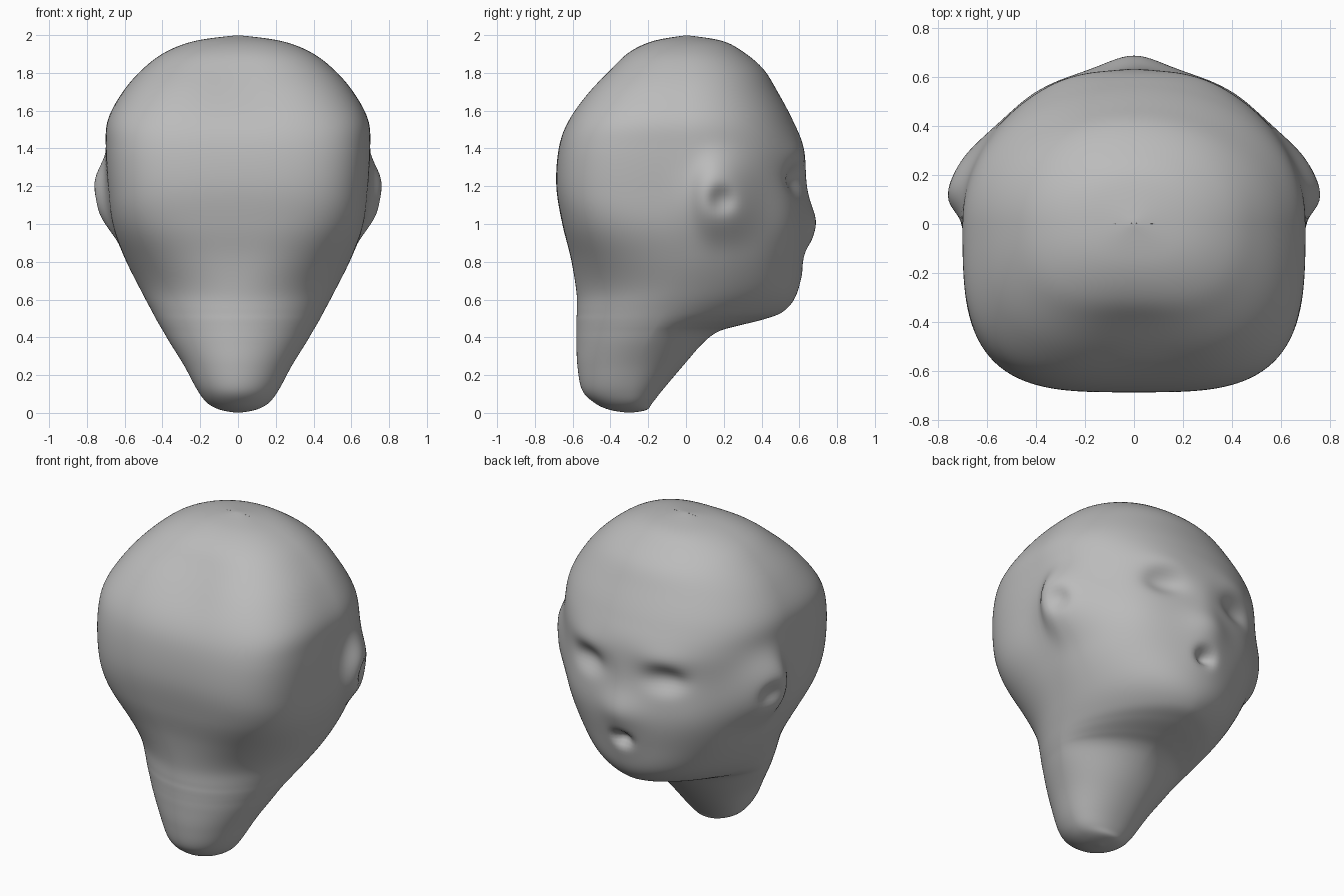
import bpy, bmesh, math

if "Cube" in bpy.data.objects:
    bpy.data.objects.remove(bpy.data.objects["Cube"])

SEG, STEPS = 192, 9

# Cross-sections: height, half width, back y, front y
RINGS = [
    (0, 0, -.30, -.30),
    (.015, .09, -.40, -.21),
    (.05, .16, -.48, -.18),
    (.12, .215, -.55, -.125),
    (.25, .285, -.575, -.015),
    (.37, .36, -.58, .09),
    (.43, .395, -.58, .17),
    (.46, .413, -.58, .27),
    (.495, .433, -.58, .41),
    (.54, .457, -.578, .52),
    (.64, .51, -.58, .59),
    (.82, .60, -.61, .615),
    (1.0, .665, -.655, .625),
    (1.2, .69, -.687, .625),
    (1.4, .70, -.675, .622),
    (1.55, .69, -.63, .565),
    (1.7, .61, -.54, .485),
    (1.82, .505, -.43, .41),
    (1.91, .385, -.32, .305),
    (1.97, .225, -.18, .19),
    (2, 0, 0, 0),
]


def ramp(v, lo, hi):
    t = min(max((v - lo) / (hi - lo), 0), 1)
    return t * t * (3 - 2 * t)


def spline(i, f):
    """Smooth blend between cross-section i and i+1."""
    last = len(RINGS) - 1
    p = [RINGS[min(max(i + k, 0), last)] for k in (-1, 0, 1, 2)]
    return [0.5 * (2 * b + (c - a) * f + (2 * a - 5 * b + 4 * c - d) * f * f
                   + (3 * b - a - 3 * c + d) * f ** 3) for a, b, c, d in zip(*p)]


def bump(a, sa, b, sb, power=1.0):
    return math.exp(-((a / sa) ** 2 + (b / sb) ** 2) ** power)


def sculpt(x, y, z):
    """Push the plain head form into nose, eye sockets, mouth and ears."""
    side, ax = (1 if x >= 0 else -1), abs(x)
    nx, ny = x, y
    if y > 0.2:
        ny += 0.038 * bump(x, .13, z - 1.01, .11)               # nose
        ny += 0.026 * bump(x, .34, z - .98, .16)                # muzzle
        ny += 0.022 * bump(ax - .45, .18, z - 1.0, .2)          # cheeks
        ny += 0.010 * bump(x, .08, z - 1.2, .14)                # nose bridge
        ny -= 0.050 * bump(ax - .26, .11, z - 1.24, .07, 1.3)   # eye sockets
        ny += 0.015 * bump(ax - .27, .16, z - 1.36, .07)        # brows
        ny -= 0.075 * bump(x, .055, z - .825, .04, 1.3)         # mouth
        ny += 0.012 * bump(x, .13, z - .82, .10)                # lips
    if ax > 0.4:
        dy, dz = y - .18, z - 1.13
        ear = bump(dy, .14 if dy < 0 else .19, dz, .20, 1.5)    # ears
        nx += side * (0.09 * ear + 0.02 * ear * dz / .2)
        ny -= 0.02 * ear
        nx -= side * 0.04 * bump(dy - .03, .055, dz, .06, 1.4)
    if y < 0:
        ny += 0.045 * bump(x, .25, z - 1.75, .18)               # hollow behind the crown
    return nx, ny, z


# Head: loft the rings, then sculpt each point
bm = bmesh.new()
rows = []
for k in range(1, (len(RINGS) - 1) * STEPS):
    z, w, yb, yf = spline(k // STEPS, (k % STEPS) / STEPS)
    # Neck is round, the back of the skull is boxy, the chin is pointed
    yc = -.3 + .3 * ramp(z, .1, .85)
    n_back = 2.0 + 1.5 * ramp(z, .6, 1.15) - 1.0 * ramp(z, 1.35, 1.98)
    n_front = 2.1 - .45 * bump(z - .46, .13, 0, 1)
    row = []
    for s in range(SEG):
        t = 2 * math.pi * s / SEG
        c, sn = math.cos(t), math.sin(t)
        n, reach = (n_front, yf - yc) if sn >= 0 else (n_back, yc - yb)
        x = math.copysign(abs(c) ** (2 / n), c) * w
        y = yc + math.copysign(abs(sn) ** (2 / n), sn) * reach
        row.append(bm.verts.new(sculpt(x, y, z)))
    rows.append(row)
for a, b in zip(rows, rows[1:]):
    for s in range(SEG):
        q = (s + 1) % SEG
        bm.faces.new((a[s], a[q], b[q], b[s]))
foot = bm.verts.new((0, -.30, 0))
crown = bm.verts.new((0, 0, 2))
for s in range(SEG):
    q = (s + 1) % SEG
    bm.faces.new((foot, rows[0][q], rows[0][s]))
    bm.faces.new((crown, rows[-1][s], rows[-1][q]))
bmesh.ops.recalc_face_normals(bm, faces=bm.faces)
for f in bm.faces:
    f.smooth = True

mesh = bpy.data.meshes.new("head")
bm.to_mesh(mesh)
bm.free()
head = bpy.data.objects.new("head", mesh)
bpy.context.collection.objects.link(head)

grey = bpy.data.materials.new("plain grey")
grey.diffuse_color = (0.5, 0.5, 0.5, 1)
grey.use_nodes = True
grey.node_tree.nodes["Principled BSDF"].inputs["Base Color"].default_value = grey.diffuse_color
mesh.materials.append(grey)

# Soften the sculpted transitions slightly
smooth = head.modifiers.new("soften", 'SMOOTH')
smooth.factor = 0.5
smooth.iterations = 6
